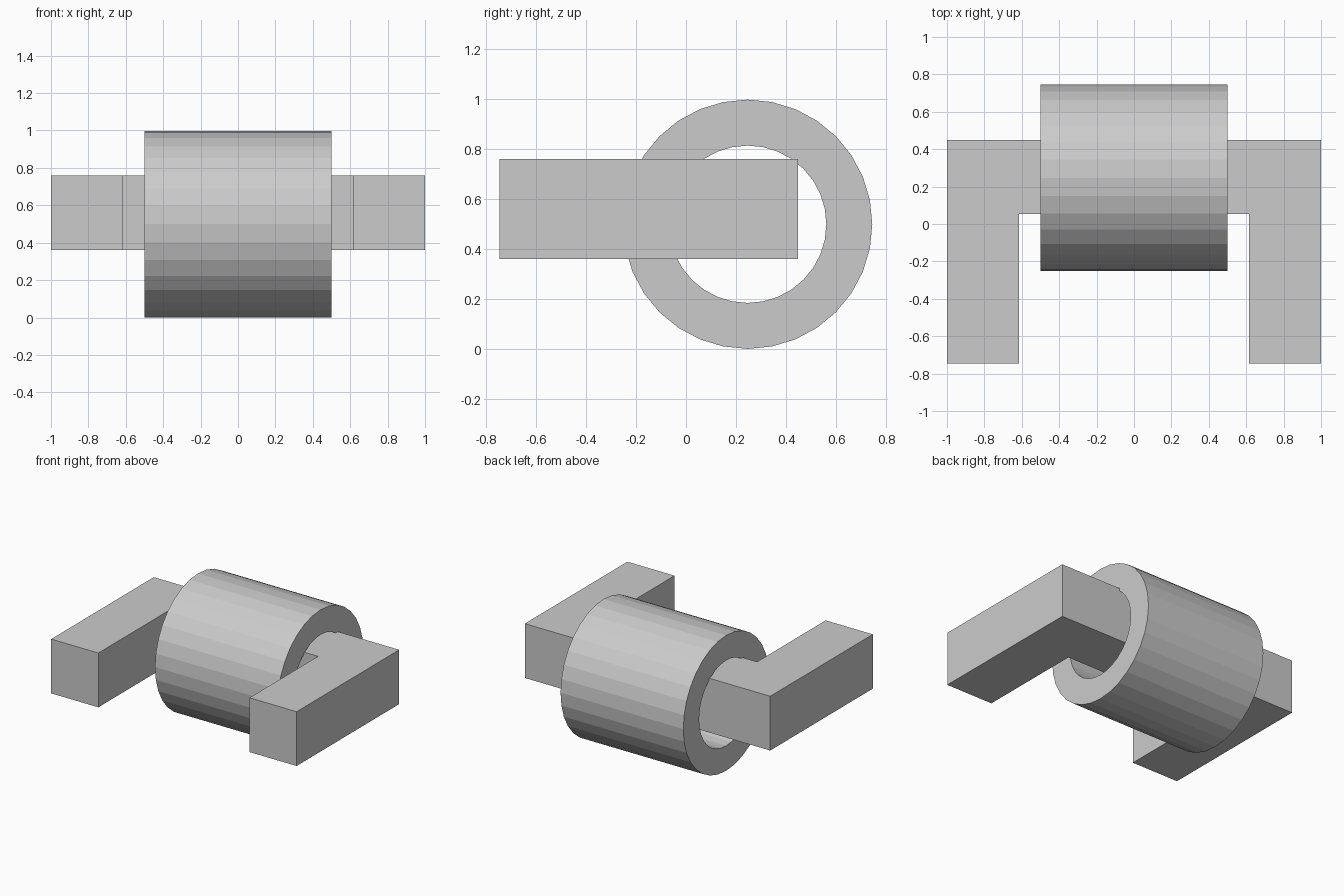
import bpy, bmesh
from math import cos, sin, pi

if "Cube" in bpy.data.objects:
    bpy.data.objects.remove(bpy.data.objects["Cube"])


def finish(name, bm):
    bmesh.ops.recalc_face_normals(bm, faces=bm.faces)
    mesh = bpy.data.meshes.new(name)
    bm.to_mesh(mesh)
    bm.free()
    obj = bpy.data.objects.new(name, mesh)
    bpy.context.collection.objects.link(obj)
    return obj


def tube(name, half_len, outer, inner, cy, cz, sides=32):
    bm = bmesh.new()
    # Closed rectangular cross-section, swept around the x axis
    section = [(-half_len, outer), (half_len, outer), (half_len, inner), (-half_len, inner)]
    rings = []
    for i in range(sides):
        a = 2 * pi * i / sides
        rings.append([bm.verts.new((x, cy + r * cos(a), cz + r * sin(a))) for x, r in section])
    for i in range(sides):
        p, q = rings[i], rings[(i + 1) % sides]
        for j in range(4):
            k = (j + 1) % 4
            bm.faces.new((p[j], p[k], q[k], q[j]))
    return finish(name, bm)


def extruded(name, outline, z0, z1):
    bm = bmesh.new()
    face = bm.faces.new([bm.verts.new((x, y, z0)) for x, y in outline])
    top = bmesh.ops.extrude_face_region(bm, geom=[face], use_keep_orig=True)
    verts = [g for g in top["geom"] if isinstance(g, bmesh.types.BMVert)]
    bmesh.ops.translate(bm, verts=verts, vec=(0, 0, z1 - z0))
    return finish(name, bm)


# Hollow roller
tube("roller", 0.5, 0.499, 0.315, 0.247, 0.499)

# U-shaped holder: axle through the roller with an arm at each end
half = [(0.616, 0.053), (0.616, -0.746), (1.0, -0.746), (1.0, 0.448)]
outline = half + [(-x, y) for x, y in reversed(half)]
extruded("holder", outline, 0.36, 0.76)
